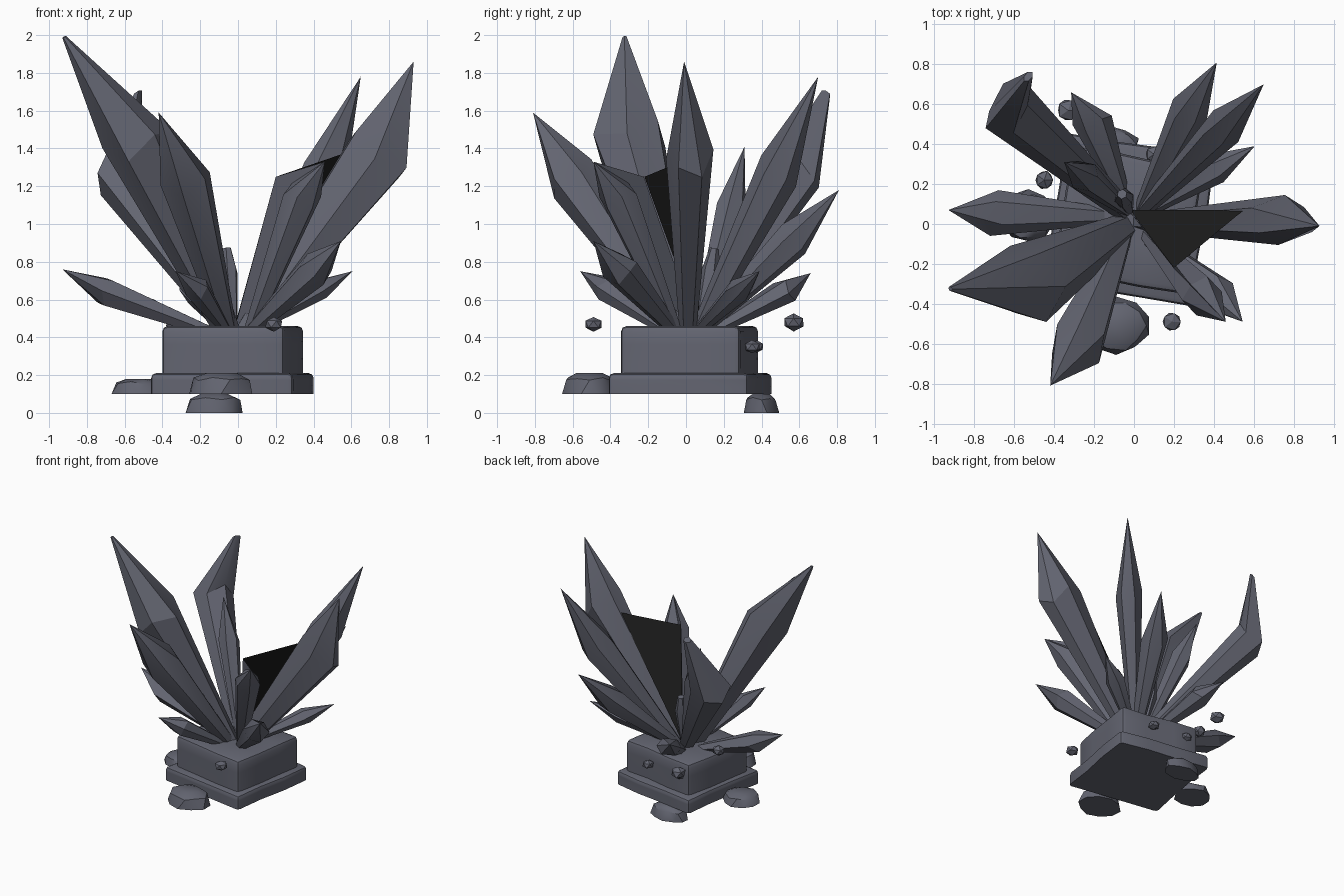
import bpy, bmesh, math, random
from mathutils import Vector, Matrix

if "Cube" in bpy.data.objects:
    bpy.data.objects.remove(bpy.data.objects["Cube"])

random.seed(4)


def material(name, rgb):
    m = bpy.data.materials.new(name)
    m.diffuse_color = (*rgb, 1)
    m.use_nodes = True
    m.node_tree.nodes["Principled BSDF"].inputs["Base Color"].default_value = m.diffuse_color
    return m


SLATE = material("slate_grey", (0.125, 0.13, 0.165))
BLACK = material("near_black", (0.012, 0.012, 0.012))


def finish(bm, name, mat, smooth=None):
    bmesh.ops.recalc_face_normals(bm, faces=bm.faces)
    me = bpy.data.meshes.new(name)
    bm.to_mesh(me)
    bm.free()
    me.materials.append(mat)
    ob = bpy.data.objects.new(name, me)
    bpy.context.collection.objects.link(ob)
    if smooth:
        bpy.ops.object.select_all(action='DESELECT')
        ob.select_set(True)
        bpy.context.view_layer.objects.active = ob
        bpy.ops.object.shade_smooth_by_angle(angle=math.radians(smooth))
    return ob


def crystal(name, base, shoulder, tip, side, depth, blunt=0.0, n=6, turn=0.0):
    """Faceted shard: narrow root ring, wide shoulder ring, point or blunt tip.
    side = half width across, depth = half width in the leaning plane."""
    base, shoulder, tip = Vector(base), Vector(shoulder), Vector(tip)
    axis = (shoulder - base).normalized()
    across = axis.cross(Vector((0, 0, 1))).normalized()
    up = across.cross(axis)
    bm = bmesh.new()

    def ring(c, k, wobble):
        out = []
        for i in range(n):
            a = 2 * math.pi * i / n + turn
            slide = axis * wobble * (1 if i % 2 else -1)
            out.append(bm.verts.new(c + across * math.cos(a) * side * k
                                    + up * math.sin(a) * depth * k + slide))
        return out

    rings = [ring(base, 0.35, 0), ring(shoulder, 1.0, 0.05 * (side + depth) * 2)]
    if blunt:
        rings.append(ring(tip, blunt, 0))
    for r0, r1 in zip(rings, rings[1:]):
        for i in range(n):
            j = (i + 1) % n
            bm.faces.new((r0[i], r0[j], r1[j], r1[i]))
    bm.faces.new(rings[0])
    if blunt:
        bm.faces.new(rings[-1])
    else:
        t = bm.verts.new(tip)
        for i in range(n):
            bm.faces.new((rings[-1][i], rings[-1][(i + 1) % n], t))
    return finish(bm, name, SLATE, 28)


def facet(name, points, mat):
    bm = bmesh.new()
    bm.faces.new([bm.verts.new(p) for p in points])
    finish(bm, name, mat)


def slab(name, centre, size, z0, z1, bevel, yaw):
    """Worn, slightly turned stone block with wavy sides and a sharp foot."""
    bm = bmesh.new()
    bmesh.ops.create_cube(bm, size=1)
    bmesh.ops.subdivide_edges(bm, edges=bm.edges[:], cuts=2, use_grid_fill=True)
    shift = {}
    for v in bm.verts:
        key = (round(v.co.x, 2), round(v.co.y, 2))
        dx, dy = shift.setdefault(key, (random.uniform(-.008, .008), random.uniform(-.008, .008)))
        v.co = Vector((v.co.x * size[0] + dx, v.co.y * size[1] + dy,
                       z0 + (v.co.z + .5) * (z1 - z0)))
    edges = [e for e in bm.edges if e.calc_face_angle(0) > 0.9
             and max(v.co.z for v in e.verts) > z0 + .01]
    bmesh.ops.bevel(bm, geom=edges, offset=bevel, segments=2, affect='EDGES', profile=0.5)
    bm.transform(Matrix.Translation((*centre, 0)) @ Matrix.Rotation(math.radians(yaw), 4, 'Z'))
    finish(bm, name, SLATE, 35)


def rock(name, centre, half, flat=False):
    """Lumpy stone; flat ones are low domes with a level underside."""
    bm = bmesh.new()
    bmesh.ops.create_icosphere(bm, subdivisions=2 if flat else 1, radius=1)
    c = Vector(centre)
    for v in bm.verts:
        p = v.co * random.uniform(0.92, 1.05)
        if flat:
            p.z = min(1, max(0, p.z) * 1.5) * 2 - 1
        v.co = c + Vector((p.x * half[0], p.y * half[1], p.z * half[2]))
    finish(bm, name, SLATE, 30)


# Pedestal, turned a little clockwise
slab("plinth", (-.025, .025), (.755, .75), .10, .21, .025, -9.5)
slab("pedestal_block", (-.025, .02), (.66, .635), .17, .46, .03, -9.5)

# Large shards
crystal("shard_front_left", (-.05, -.02, .42), (-.53, -.30, 1.44), (-.92, -.325, 1.99), .21, .18, blunt=.06)
crystal("shard_front", (-.05, -.04, .42), (-.28, -.60, 1.24), (-.42, -.81, 1.59), .14, .14, turn=.3)
crystal("shard_right", (.04, .01, .42), (.74, .02, 1.37), (.93, -.01, 1.86), .125, .19)
crystal("shard_back_left", (-.04, .06, .42), (-.63, .58, 1.25), (-.53, .74, 1.69), .15, .13, blunt=.2)
crystal("shard_back_right", (.04, .06, .42), (.46, .49, 1.28), (.65, .70, 1.78), .10, .13)
crystal("shard_front_right", (.06, -.05, .42), (.34, -.36, 1.15), (.46, -.49, 1.33), .10, .10, turn=.5)

# Dark cleft face, and the outer face of the broken shard that covers it in front
root, inner, outer = (-.02, .07, .45), (.20, -.22, 1.25), (.55, .07, 1.37)
facet("dark_cleft_face", (root, outer, inner), BLACK)
facet("cleft_outer_face", ((-.02, .06, .44), (.20, -.223, 1.25), (.46, -.49, 1.33), (.17, -.18, .66)), SLATE)

# Small shards
crystal("small_shard_left", (-.12, .04, .42), (-.70, .055, .64), (-.93, .07, .76), .115, .08)
crystal("small_shard_back", (.03, .06, .42), (.28, .57, .92), (.415, .81, 1.18), .10, .10)
crystal("small_shard_right_back", (.04, .05, .42), (.42, .28, .65), (.605, .39, .75), .075, .06)
crystal("small_shard_right_front", (.05, -.05, .42), (.41, -.35, .76), (.545, -.49, .91), .10, .09, turn=.3)
crystal("small_shard_rear_left", (-.03, .06, .42), (-.25, .24, 1.10), (-.35, .31, 1.41), .08, .08)
crystal("small_shard_rear", (-.05, .12, .42), (-.21, .52, .64), (-.315, .66, .74), .10, .07)
crystal("small_shard_front", (-.05, -.08, .42), (-.22, -.43, .66), (-.33, -.56, .75), .07, .07)
crystal("small_shard_centre", (-.02, .06, .42), (-.05, .13, .75), (-.06, .15, .87), .05, .05, blunt=.5)

# Flat stones round the foot
rock("foot_stone_left", (-.53, .04, .14), (.14, .13, .04), True)
rock("foot_stone_front", (-.09, -.51, .155), (.17, .14, .055), True)
rock("foot_stone_back", (-.13, .40, .05), (.155, .09, .05), True)

# Pebbles
for i, (p, r) in enumerate([((-.45, .22, .56), .052), ((.19, -.49, .47), .05),
                            ((-.33, .57, .48), .06), ((-.20, .37, .35), .045),
                            ((.10, .35, .35), .045)]):
    rock(f"pebble_{i + 1}", p, (r, r, r * .8))
